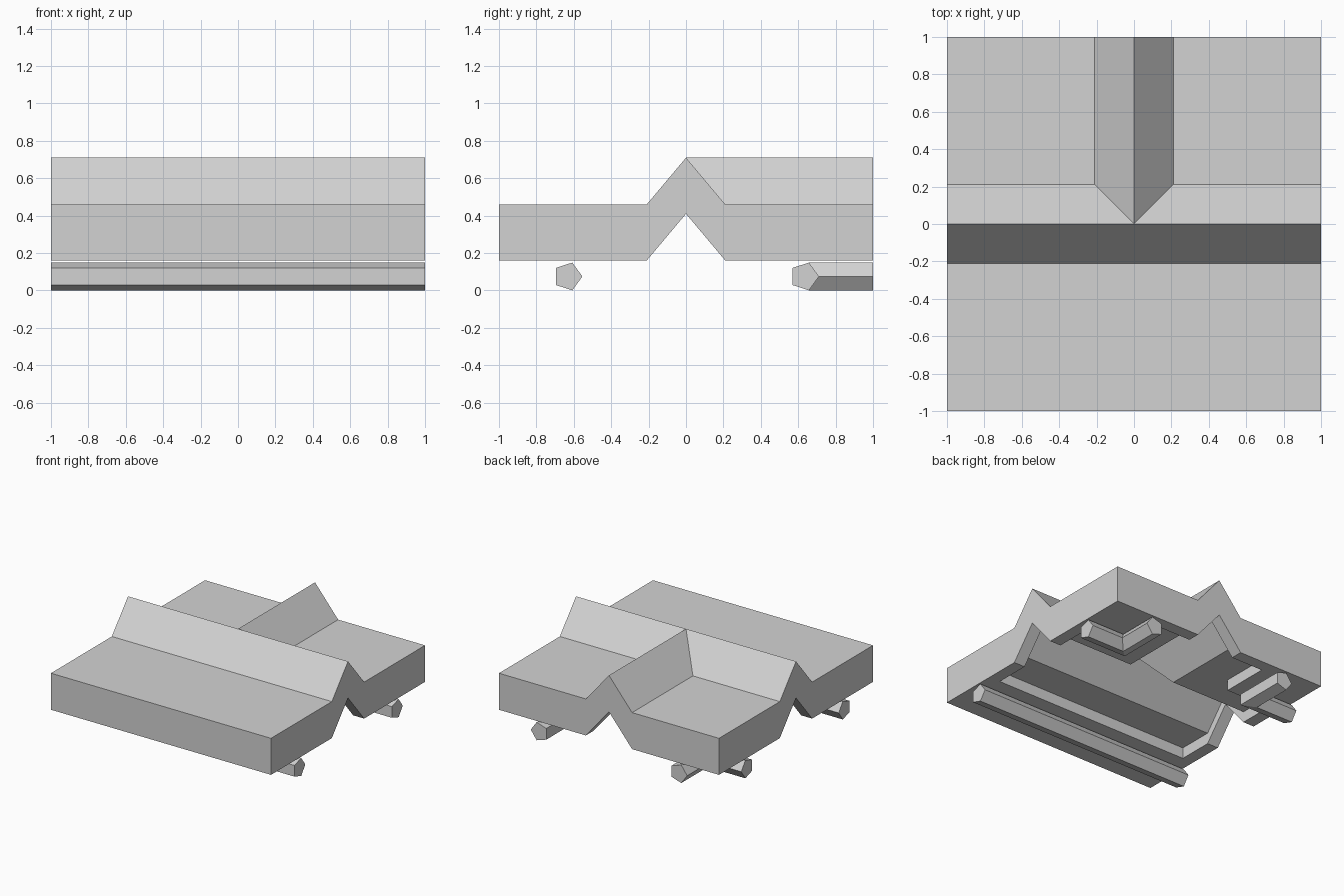
import bpy
import bmesh
from math import cos, sin, tau

if "Cube" in bpy.data.objects:
    bpy.data.objects.remove(bpy.data.objects["Cube"], do_unlink=True)

grey = bpy.data.materials.new("light_grey")
grey.use_nodes = True
grey.diffuse_color = (0.65, 0.65, 0.65, 1)
grey.node_tree.nodes["Principled BSDF"].inputs["Base Color"].default_value = (0.65, 0.65, 0.65, 1)

W = 0.21        # half width of the ridge
RISE = 0.25     # height of the ridge
BOTTOM = 0.16   # underside of the slab
THICK = 0.30
RECESS = 0.09


def finish(bm, name):
    bmesh.ops.recalc_face_normals(bm, faces=bm.faces)
    mesh = bpy.data.meshes.new(name)
    bm.to_mesh(mesh)
    bm.free()
    mesh.materials.append(grey)
    obj = bpy.data.objects.new(name, mesh)
    bpy.context.collection.objects.link(obj)
    return obj


def ridge(x, y):
    """Height of the T-shaped ridge above the flat slab."""
    d = abs(y) if y < 0 else min(abs(x), abs(y))
    return RISE * max(0, 1 - d / W)


def folded_slab(name, half, inside, base, thick):
    """A sheet folded along the ridge lines, extruded straight up."""
    bm = bmesh.new()
    steps = sorted({s * v for v in (0, W, 0.5, half) for s in (-1, 1)})
    verts = {(x, y): bm.verts.new((x, y, base + ridge(x, y))) for x in steps for y in steps}
    for x0, x1 in zip(steps, steps[1:]):
        for y0, y1 in zip(steps, steps[1:]):
            if not inside((x0 + x1) / 2, (y0 + y1) / 2):
                continue
            a, b, c, d = [verts[p] for p in ((x0, y0), (x1, y0), (x1, y1), (x0, y1))]
            if y0 >= 0 and y1 <= W and max(abs(x0), abs(x1)) <= W:
                # valley crease runs from the ridge crossing outwards
                tris = ((a, b, c), (a, c, d)) if x0 >= 0 else ((a, b, d), (b, c, d))
                for t in tris:
                    bm.faces.new(t)
            else:
                bm.faces.new((a, b, c, d))
    bmesh.ops.delete(bm, geom=[v for v in bm.verts if not v.link_faces], context='VERTS')
    top = bmesh.ops.extrude_face_region(bm, geom=bm.faces[:], use_keep_orig=True)["geom"]
    bmesh.ops.translate(bm, vec=(0, 0, thick),
                        verts=[g for g in top if isinstance(g, bmesh.types.BMVert)])
    return finish(bm, name)


def bar(name, path):
    """Five-sided bar; path gives the ring positions for a profile offset."""
    bm = bmesh.new()
    r = 0.078
    profile = [(r * cos(tau * i / 5), 0.075 + r * sin(tau * i / 5)) for i in range(5)]
    rings = [[bm.verts.new((*p, z)) for p, z in ring]
             for ring in zip(*[[(p, z) for p in path(o)] for o, z in profile])]
    for r0, r1 in zip(rings, rings[1:]):
        for i in range(5):
            j = (i + 1) % 5
            bm.faces.new((r0[i], r0[j], r1[j], r1[i]))
    bm.faces.new(rings[0])
    bm.faces.new(rings[-1])
    return finish(bm, name)


# Slab with a T-shaped ridge, hollowed from below
slab = folded_slab("ridged_slab", 1.0, lambda x, y: True, BOTTOM, THICK)
cutter = folded_slab("recess_cutter", 0.9,
                     lambda x, y: abs(y) < 0.5 or (y > 0 and abs(x) < 0.5),
                     BOTTOM - 0.2, 0.2 + RECESS)
cutter.hide_render = True
mod = slab.modifiers.new("recess", 'BOOLEAN')
mod.operation = 'DIFFERENCE'
mod.solver = 'EXACT'
mod.object = cutter
bpy.context.view_layer.objects.active = slab
bpy.ops.object.modifier_apply(modifier=mod.name)
bpy.data.objects.remove(cutter, do_unlink=True)

# Straight bar along the front, mitred corner bars at the back
bar("front_bar", lambda o: [(-1, o - 0.632), (1, o - 0.632)])
for side, label in ((1, "left"), (-1, "right")):
    def corner(o, s=side):
        k = 0.633 + o
        return [(s * k, 1), (s * k, k), (s, k)]
    bar("back_" + label + "_corner_bar", corner)
